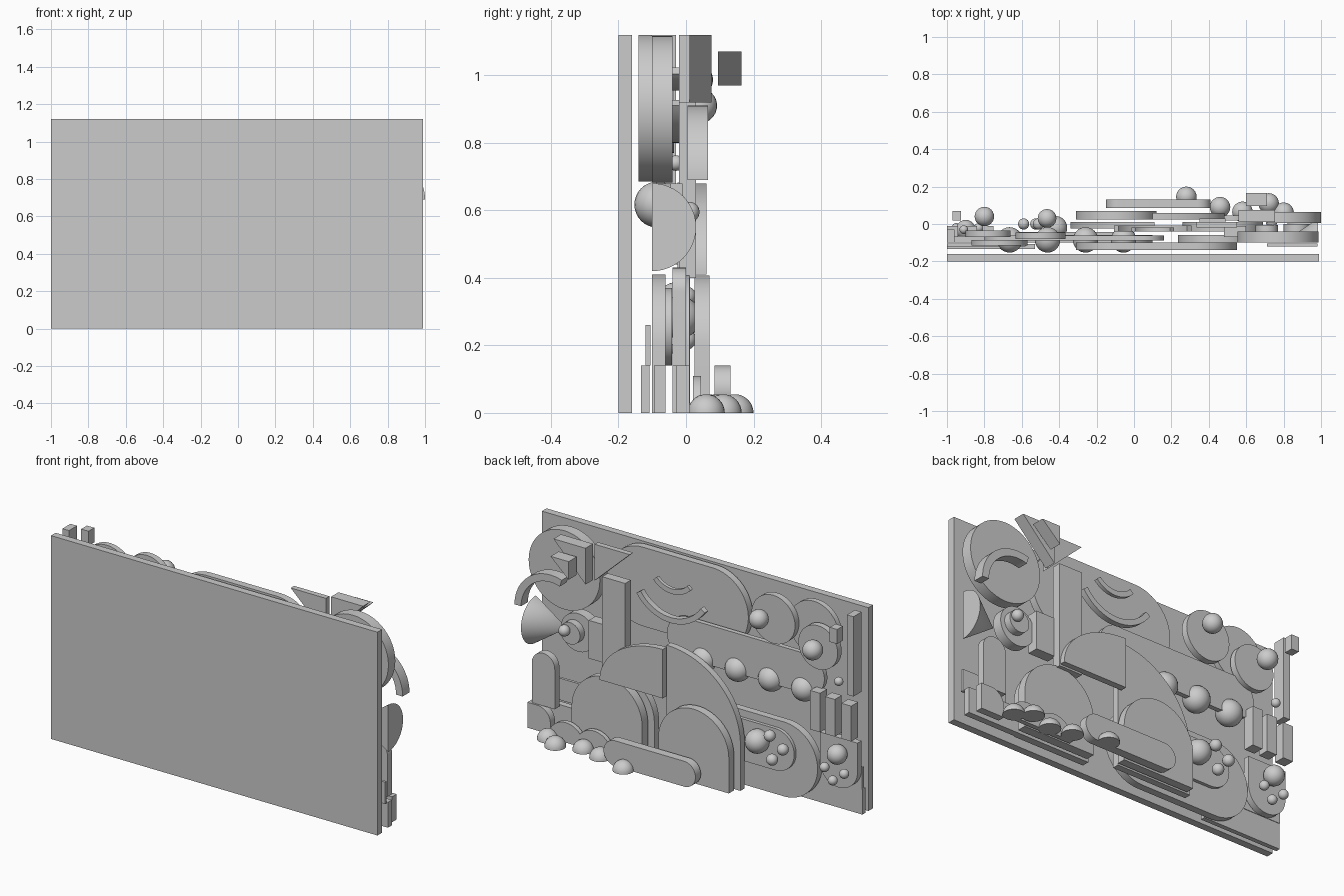
import bpy, bmesh
from math import sin, cos, pi, radians
from mathutils import Vector, Matrix

if "Cube" in bpy.data.objects:
    bpy.data.objects.remove(bpy.data.objects["Cube"])


def finish(name, bm):
    bmesh.ops.recalc_face_normals(bm, faces=bm.faces)
    me = bpy.data.meshes.new(name)
    bm.to_mesh(me)
    bm.free()
    ob = bpy.data.objects.new(name, me)
    bpy.context.collection.objects.link(ob)
    bpy.context.view_layer.objects.active = ob
    ob.select_set(True)
    bpy.ops.object.shade_smooth_by_angle(angle=radians(30))
    ob.select_set(False)
    return ob


def slab(name, pts, y0, y1):
    """Extrude an x/z outline from y0 to y1."""
    bm = bmesh.new()
    f = bm.faces.new([bm.verts.new((x, y0, z)) for x, z in pts])
    r = bmesh.ops.extrude_face_region(bm, geom=[f])
    vs = [v for v in r["geom"] if isinstance(v, bmesh.types.BMVert)]
    bmesh.ops.translate(bm, verts=vs, vec=(0, y1 - y0, 0))
    return finish(name, bm)


def arc(cx, cz, rx, a0, a1, rz=None, n=32):
    rz = rz or rx
    return [(cx + rx * cos(radians(a0 + (a1 - a0) * i / n)),
             cz + rz * sin(radians(a0 + (a1 - a0) * i / n))) for i in range(n + 1)]


def box(name, x0, x1, y0, y1, z0, z1):
    return slab(name, [(x0, z0), (x1, z0), (x1, z1), (x0, z1)], y0, y1)


def disc(name, cx, cz, r, y0, y1):
    return slab(name, arc(cx, cz, r, 0, 360, n=48)[:-1], y0, y1)


def stadium(name, x0, x1, z0, z1, y0, y1):
    r, c = (z1 - z0) / 2, (z0 + z1) / 2
    return slab(name, arc(x1 - r, c, r, -90, 90) + arc(x0 + r, c, r, 90, 270), y0, y1)


def arch(name, cx, r, z0, z1, y0, y1):
    return slab(name, [(cx - r, z0), (cx + r, z0)] + arc(cx, z1 - r, r, 0, 180), y0, y1)


def band(name, cx, cz, r, w, a0, a1, y0, y1):
    return slab(name, arc(cx, cz, r, a0, a1) + arc(cx, cz, r - w, a1, a0), y0, y1)


def ball(name, x, y, z, r, half=False):
    bm = bmesh.new()
    bmesh.ops.create_uvsphere(bm, u_segments=24, v_segments=16, radius=r)
    bmesh.ops.translate(bm, verts=bm.verts, vec=(x, y, z))
    if half:
        cut(bm, (x, y, z), (0, 0, -1))
    return finish(name, bm)


def cut(bm, co, no):
    geom = bm.verts[:] + bm.edges[:] + bm.faces[:]
    r = bmesh.ops.bisect_plane(bm, geom=geom, plane_co=co, plane_no=no, clear_outer=True)
    edges = [g for g in r["geom_cut"] if isinstance(g, bmesh.types.BMEdge)]
    bmesh.ops.contextual_create(bm, geom=edges)


# Backing board
box("backing_board", -1, .99, -.2, -.16, 0, 1.12)

# Upper left: disc, curved band and hanging triangles
disc("sun_disc", .77, .9, .217, -.1, -.04)
band("curved_band", .78, .69, .22, .04, 0, 108, .005, .065)
for i, (x0, x1, z0, z1, y0, y1) in enumerate([
        (.56, .755, .92, 1.12, .01, .075),
        (.6, .71, .97, 1.07, .095, .165)]):
    slab(f"triangle_{i}", [(x0, z0), (x1, z1), (x0, z1)], y0, y1)
slab("triangle_rear", [(.55, .92), (.55, 1.12), (.335, 1.12)], -.02, .01)

# Large upper cloud with two smiling bands
stadium("upper_cloud", -.31, .55, .685, 1.12, -.14, -.1)
band("wide_band", .1, 1.05, .25, .03, 214, 326, -.04, -.008)
band("small_band", .1, 1.11, .155, .028, 223, 317, -.04, -.02)

# Upper right: discs with balls and tall posts
disc("tree_disc_back", -.72, .96, .15, -.115, -.085)
disc("tree_disc_a", -.5, .966, .133, -.08, -.045)
disc("tree_disc_b", -.78, .89, .12, -.07, -.035)
ball("disc_ball_a", -.465, .03, .987, .05)
ball("disc_ball_b", -.8, .04, .91, .052)
box("tall_post", -1, -.96, -.1, -.03, .68, 1.12)
box("small_block", -.97, -.925, .02, .07, 1.0, 1.08)
ball("small_bead", -.91, -.03, .74, .023)
for i, x in enumerate([-.81, -.9, -1.0]):
    box(f"short_post_{i}", x, x + .06, -.07, -.01, .44, .655 - .01 * i)

# Middle shelf with row of balls
stadium("shelf", -.8, .16, .6, .82, -.088, -.062)
for i in range(4):
    ball(f"shelf_ball_{i}", -.056 - .203 * i, -.085, .617, .068)

# Half cone on the edge
bm = bmesh.new()
bmesh.ops.create_cone(bm, cap_ends=True, segments=48, radius1=.13, radius2=0, depth=.19)
bmesh.ops.transform(bm, matrix=Matrix.Translation((.89, -.1, .55)) @ Matrix.Rotation(-pi / 2, 4, 'Y'),
                    verts=bm.verts)
cut(bm, Vector((.9, -.1, .55)), Vector((0, -1, 0)))
finish("half_cone", bm)

# Stepped disc and blocks beside it
disc("stepped_disc", .69, .575, .105, -.1, -.045)
disc("stepped_disc_top", .71, .58, .06, -.045, -.005)
ball("stepped_disc_bead", .735, .01, .595, .03)
box("side_block", .48, .6, -.07, -.01, .47, .68)
box("tall_column", .35, .49, -.02, .03, .4, .965)

# Hills in the centre
slab("quarter_hill", [(.1, .41), (.1 + .385, .41)] + arc(.1, .41, .385, 0, 90, .27)[1:], .025, .06)
slab("big_hill", [(.11, 0)] + arc(.11, .25, .45, 90, 180, .433) + [(-.34, 0)], -.025, .012)
arch("front_arch", -.095, .215, 0, .407, .025, .07)
arch("left_arch", .475, .215, 0, .407, -.04, .01)
arch("left_arch_back", .45, .215, 0, .41, -.1, -.06)

# Oval pond with raised inset and balls
stadium("pond", -.76, .1, 0, .41, -.1, -.06)
stadium("pond_inset", -.63, 0, .14, .37, -.06, -.042)
ball("pond_ball", -.42, -.02, .283, .063)
for i, (x, z) in enumerate([(-.51, .345), (-.59, .29), (-.525, .217)]):
    ball(f"pond_bead_{i}", x, 0, z, .03)

# Lower right pocket with beads, and plinth
slab("pocket", [(-.77, .41), (-1, .41)] + arc(-.885, .25, .115, 180, 360), -.1, -.065)
ball("pocket_ball", -.9, -.03, .335, .052)
for i, (x, z) in enumerate([(-.83, .25), (-.95, .245), (-.88, .19)]):
    ball(f"pocket_bead_{i}", x, -.02, z, .025)
box("plinth", -1, -.53, -.133, -.108, 0, .14)
box("plinth_step", -1, -.58, -.12, -.105, .14, .26)

# Lower left: small arch, quarter block, bushes and ground
arch("small_arch", .87, .07, .14, .43, -.04, 0)
box("ground_slab", .55, .98, -.095, -.06, 0, .14)
box("edge_ledge", .71, .98, -.12, -.105, .14, .26)
slab("quarter_block", [(.96, 0), (.96, .14)] + arc(.9, .06, .08, 90, 180) + [(.82, 0)], -.03, .01)
for i, x in enumerate([.7, .53]):
    slab(f"bush_{i}", arc(x, 0, .11, 0, 180), .02, .045)
stadium("front_log", -.15, .41, 0, .14, .085, .132)
for i, (x, y) in enumerate([(.28, .145), (.46, .09), (.58, .065), (.72, .11), (.8, .06)]):
    ball(f"ground_dome_{i}", x, y, 0, .055, half=True)
